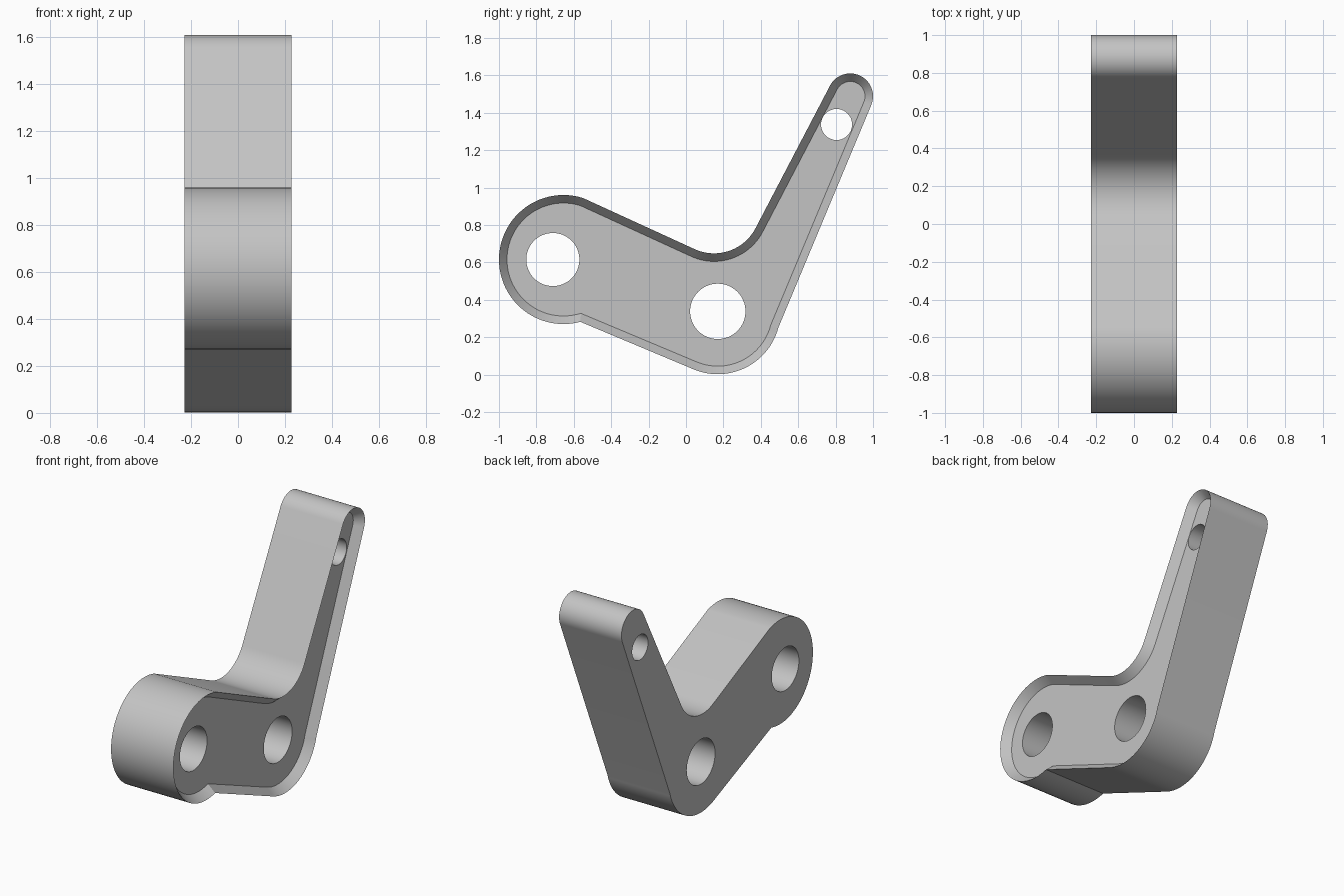
import bpy, bmesh
from math import radians, cos, sin, pi
from mathutils import Matrix

HALF = 0.228     # half of the width along x
RIM = 0.043      # border around the pocket
DEPTH = 0.055    # pocket depth

cube = bpy.data.objects.get("Cube")
if cube:
    bpy.data.objects.remove(cube, do_unlink=True)

grey = bpy.data.materials.new("light grey")
grey.use_nodes = True
colour = (0.55, 0.55, 0.55, 1)
grey.diffuse_color = colour
grey.node_tree.nodes["Principled BSDF"].inputs["Base Color"].default_value = colour


def arc(y, z, r, start, end, steps):
    angles = [radians(start + (end - start) * i / steps) for i in range(steps + 1)]
    return [(y + r * cos(a), z + r * sin(a)) for a in angles]


def make_object(name, bm):
    bmesh.ops.recalc_face_normals(bm, faces=bm.faces)
    mesh = bpy.data.meshes.new(name)
    bm.to_mesh(mesh)
    bm.free()
    obj = bpy.data.objects.new(name, mesh)
    bpy.context.collection.objects.link(obj)
    return obj


# Side outline: round boss, elbow, lever tip and inner fillet
outline = (arc(-0.655, 0.615, 0.345, 72.3, 285.1, 48)
           + arc(0.17, 0.337, 0.335, -112.9, -15, 30)
           + arc(0.878, 1.488, 0.122, -22.5, 152, 28)
           + arc(0.15, 0.898, 0.25, -28, -114.7, 24))

# Solid lever with a pocket sunk into its left side
bm = bmesh.new()
near = bm.faces.new([bm.verts.new((-HALF, y, z)) for y, z in outline])
sides = bmesh.ops.extrude_face_region(bm, geom=[near])["geom"]
cap = next(g for g in sides if isinstance(g, bmesh.types.BMFace))
bmesh.ops.translate(bm, verts=cap.verts, vec=(2 * HALF, 0, 0))
if near not in bm.faces[:]:
    bm.faces.new([v for v in bm.verts if v.co.x < 0])
bmesh.ops.recalc_face_normals(bm, faces=bm.faces)
bmesh.ops.inset_region(bm, faces=[cap], thickness=RIM, use_even_offset=True)
bmesh.ops.translate(bm, verts=cap.verts, vec=(-DEPTH, 0, 0))
lever = make_object("bell_crank_lever", bm)
lever.data.materials.append(grey)

# Through holes
for y, z, r in [(-0.712, 0.615, 0.142), (0.17, 0.338, 0.148), (0.805, 1.337, 0.083)]:
    bm = bmesh.new()
    bmesh.ops.create_cone(bm, cap_ends=True, segments=64, radius1=r, radius2=r, depth=1,
                          matrix=Matrix.Translation((0, y, z)) @ Matrix.Rotation(pi / 2, 4, "Y"))
    cutter = make_object("hole_cutter", bm)
    cutter.data.materials.append(grey)
    cutter.hide_render = True
    mod = lever.modifiers.new("hole", "BOOLEAN")
    mod.operation = "DIFFERENCE"
    mod.solver = "EXACT"
    mod.object = cutter
    bpy.context.view_layer.objects.active = lever
    bpy.ops.object.modifier_apply(modifier=mod.name)
    bpy.data.objects.remove(cutter, do_unlink=True)

# Smooth curved walls, crisp edges
bpy.ops.object.select_all(action="DESELECT")
lever.select_set(True)
bpy.context.view_layer.objects.active = lever
bpy.ops.object.shade_smooth_by_angle(angle=radians(20))
